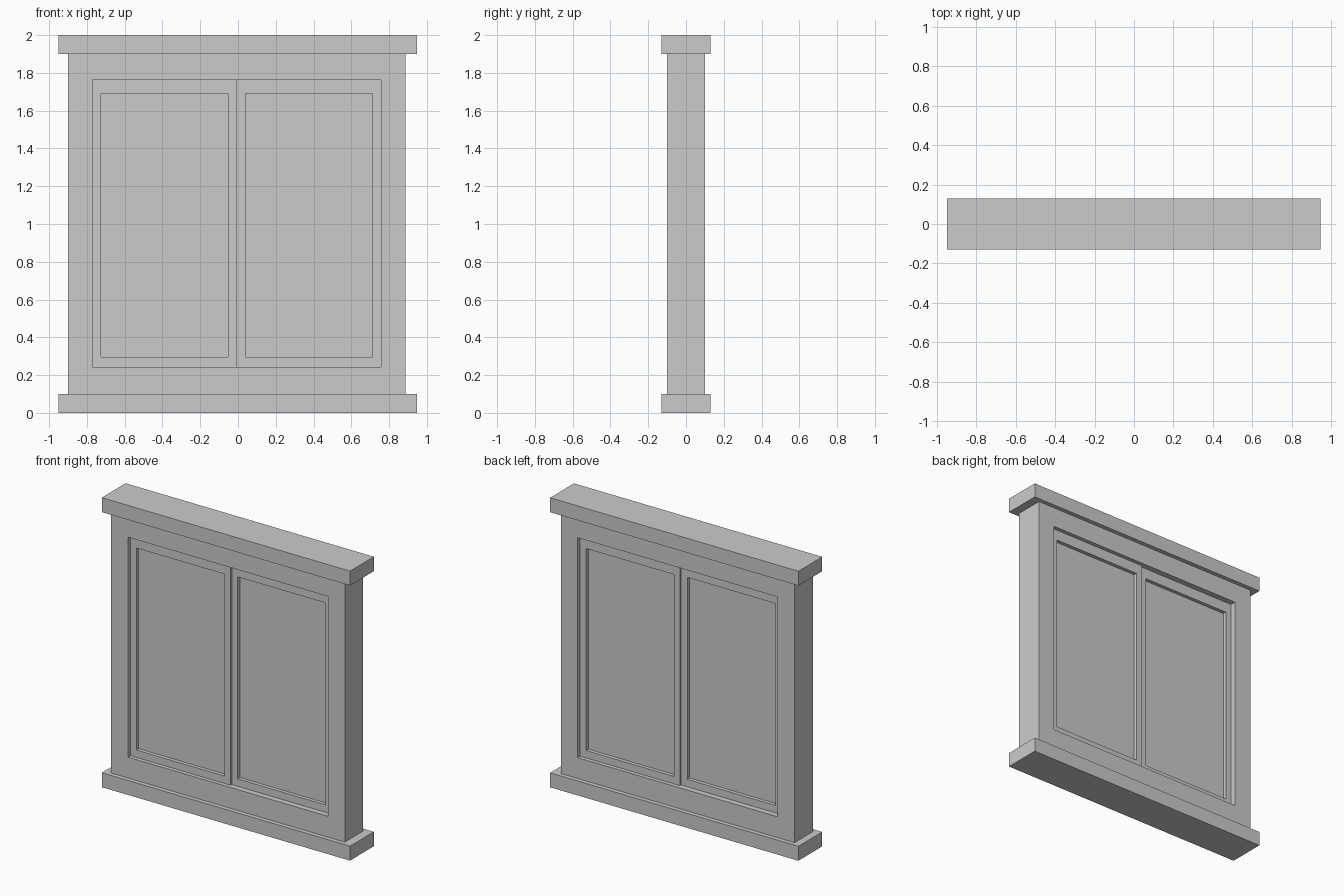
import bpy, bmesh

if "Cube" in bpy.data.objects:
    bpy.data.objects.remove(bpy.data.objects["Cube"])


def add_box(bm, x, y, z):
    """Add a box given (min, max) ranges."""
    verts = bmesh.ops.create_cube(bm, size=1)["verts"]
    for v in verts:
        v.co = [r[0] if c < 0 else r[1] for c, r in zip(v.co, (x, y, z))]


def make(name, *boxes):
    bm = bmesh.new()
    for b in boxes:
        add_box(bm, *b)
    mesh = bpy.data.meshes.new(name)
    bm.to_mesh(mesh)
    bm.free()
    obj = bpy.data.objects.new(name, mesh)
    bpy.context.collection.objects.link(obj)
    return obj


def make_ring(name, outer_x, outer_z, inner_x, inner_z, y):
    """Rectangular frame swept from two nested rectangles."""
    bm = bmesh.new()
    rings = []
    for depth in y:
        for xs, zs in ((outer_x, outer_z), (inner_x, inner_z)):
            rings.append([bm.verts.new((xs[i], depth, zs[k]))
                          for i, k in ((0, 0), (1, 0), (1, 1), (0, 1))])
    fo, fi, bo, bi = rings
    for a, b in ((fo, fi), (fi, bi), (bi, bo), (bo, fo)):
        for i in range(4):
            j = (i + 1) % 4
            bm.faces.new((a[i], a[j], b[j], b[i]))
    bmesh.ops.recalc_face_normals(bm, faces=bm.faces)
    mesh = bpy.data.meshes.new(name)
    bm.to_mesh(mesh)
    bm.free()
    obj = bpy.data.objects.new(name, mesh)
    bpy.context.collection.objects.link(obj)


# sill and head slabs
for name, z in (("sill", (0, 0.1)), ("head", (1.9, 2.0))):
    make(name, ((-0.95, 0.947), (-0.13, 0.13), z))

# outer window frame
make_ring("window_frame", (-0.9, 0.886), (0.1, 1.9),
          (-0.77, 0.758), (0.244, 1.763), (-0.1, 0.1))

# two sliding sashes, slightly offset in depth, each with a recessed pane
for side, xs, inner, y in (
        ("left", (-0.77, -0.005), (-0.725, -0.052), (-0.073, 0.06)),
        ("right", (-0.005, 0.758), (0.04, 0.712), (-0.06, 0.073))):
    zi = (0.295, 1.69)
    make_ring(side + "_sash", xs, (0.244, 1.763), inner, zi, y)
    make(side + "_pane", (inner, (y[0] + 0.025, y[1] - 0.025), zi))
